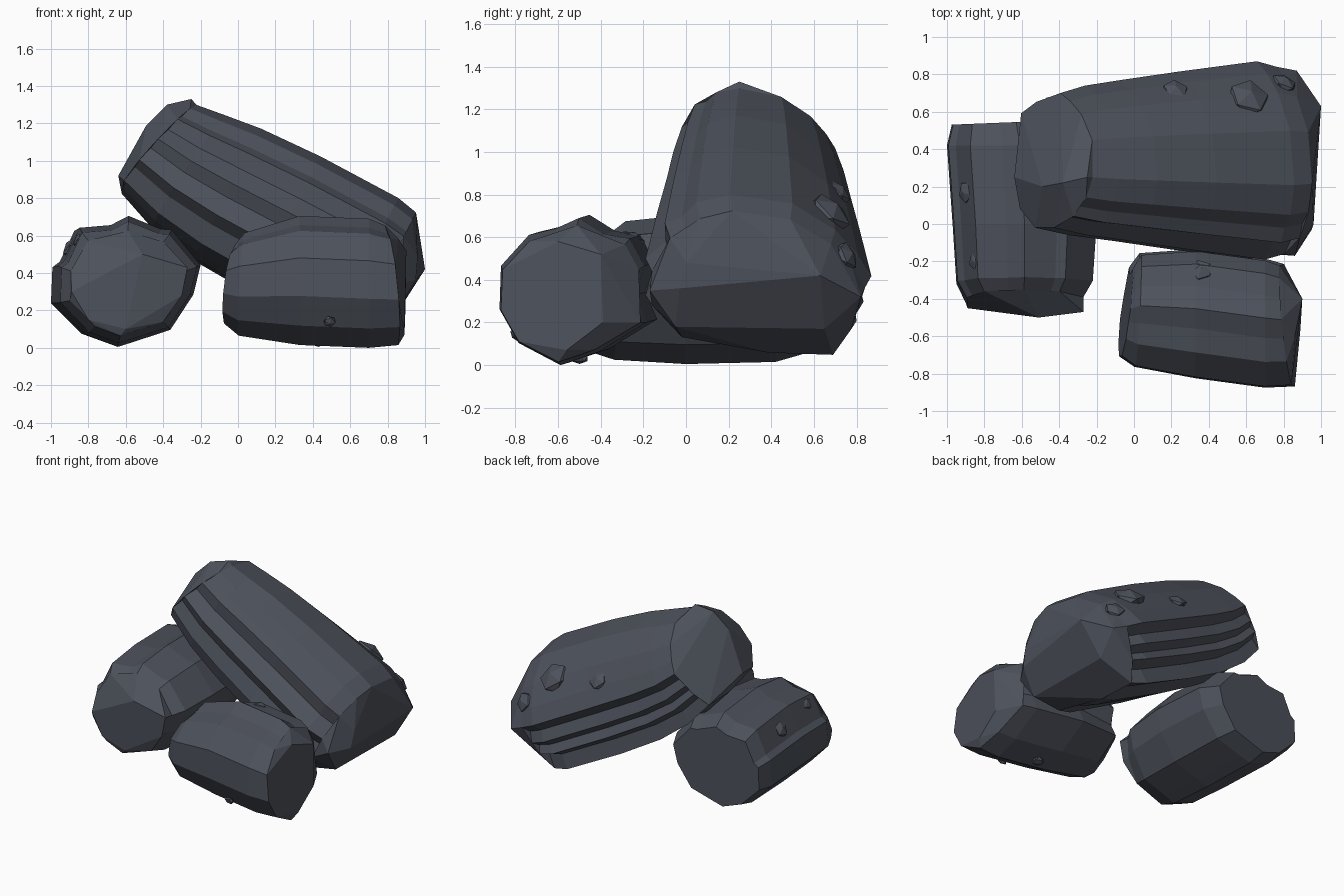
import bpy, bmesh, math
from mathutils import Vector

if "Cube" in bpy.data.objects:
    bpy.data.objects.remove(bpy.data.objects["Cube"])

slate = bpy.data.materials.new("dark slate")
slate.diffuse_color = (0.074, 0.083, 0.105, 1)
slate.use_nodes = True
slate.node_tree.nodes["Principled BSDF"].inputs["Base Color"].default_value = slate.diffuse_color


def finish(bm, name):
    bmesh.ops.recalc_face_normals(bm, faces=bm.faces[:])
    me = bpy.data.meshes.new(name)
    bm.to_mesh(me)
    bm.free()
    me.materials.append(slate)
    ob = bpy.data.objects.new(name, me)
    bpy.context.collection.objects.link(ob)
    return ob


def loft(name, outline, sections, side, up):
    """Skin an outline; each section is (centre, half width, half height, side slant, up slant)."""
    side, up = Vector(side), Vector(up)
    axis = (Vector(sections[-1][0]) - Vector(sections[0][0])).normalized()
    bm = bmesh.new()
    rings = []
    for c, w, h, sa, sb in sections:
        rings.append([bm.verts.new(Vector(c) + side * (a * w) + up * (b * h)
                                   + axis * (sa * a * w + sb * b * h)) for a, b in outline])
    n = len(outline)
    for r, s in zip(rings, rings[1:]):
        for i in range(n):
            j = (i + 1) % n
            bm.faces.new((r[i], r[j], s[j], s[i]))
    bm.faces.new(rings[0])
    bm.faces.new(rings[-1])
    ends = [[v.co.copy() for v in r] for r in (rings[0], rings[-1])]
    finish(bm, name)
    return ends


def hull(name, ring, points):
    """Faceted end: convex shape over a ring and a few outer corners."""
    bm = bmesh.new()
    for p in ring + [Vector(p) for p in points]:
        bm.verts.new(p)
    bmesh.ops.convex_hull(bm, input=bm.verts[:])
    loose = [v for v in bm.verts if not v.link_faces]
    bmesh.ops.delete(bm, geom=loose, context='VERTS')
    bmesh.ops.dissolve_limit(bm, angle_limit=math.radians(8),
                             verts=bm.verts[:], edges=bm.edges[:])
    return finish(bm, name)


def pebble(name, pos, r, normal):
    bm = bmesh.new()
    bmesh.ops.create_icosphere(bm, subdivisions=1, radius=r)
    for v in bm.verts:
        v.co.z *= 0.55
    ob = finish(bm, name)
    ob.location = pos
    ob.rotation_euler = Vector(normal).to_track_quat('Z', 'Y').to_euler()


# Large leaning rock: ribbed front and underside, smooth upper back
large = [(-.25, 1), (.3, .88), (.68, .53), (.88, .2), (1, -.08), (.87, -.22), (.93, -.42),
         (.8, -.52), (.87, -.67), (.68, -.76), (.7, -1.03), (.35, -.9), (.1, -1), (-.25, -.9),
         (-.55, -.76), (-.72, -.78), (-.82, -.48), (-1, -.33), (-.92, -.05), (-1, .15),
         (-.82, .38), (-.83, .62), (-.68, .7), (-.55, .89)]
start, d = Vector((-.41, .34, 1.01)), Vector((.887, 0, -.462))
u = Vector((.462, 0, .887))
spans = [(-.03, .04, .36, .305, .13, .25), (.16, .01, .4, .355, .05, .1),
         (.4, 0, .43, .39, 0, 0), (.75, 0, .475, .405, 0, 0),
         (1.22, 0, .53, .4, 0, 0), (1.34, 0, .5, .375, 0, 0)]
top, end = loft("large_rock", large, [(start + d * t + u * k, w, h, sa, sb)
                                      for t, k, w, h, sa, sb in spans], (0, 1, 0), u)
hull("large_rock_top", top, [(-.64, .25, .92), (-.49, .2, 1.19), (-.38, .22, 1.3),
                             (-.25, .25, 1.33), (-.59, .42, .86)])
hull("large_rock_end", end, [
    (.95, -.03, .36), (1, .63, .42), (.96, 0, .48), (.95, .22, .71), (.86, -.17, .35),
    (.84, -.05, .18), (.84, .65, .17), (.87, .82, .32)])

# Left rock, lying front to back
left = [(0, 1), (.45, .8), (.6, .79), (1, .25), (.9, -.2), (.58, -.74), (.08, -.92),
        (-.15, -1), (-.58, -.82), (-1, -.33), (-.98, .24), (-.88, .33), (-.68, .82),
        (-.25, .86)]
end = loft("left_rock", left, [
    ((-.585, -.405, .345), .315, .28, 0, .2), ((-.585, -.31, .35), .365, .325, 0, .08),
    ((-.585, 0, .355), .385, .35, 0, 0), ((-.61, .42, .35), .39, .335, 0, 0),
    ((-.63, .545, .34), .345, .29, .04, 0)], (1, 0, 0), (0, 0, 1))[0]
hull("left_rock_end", end, [(-.89, -.45, .3), (-.51, -.5, .5), (-.27, -.47, .43),
                            (-.3, -.47, .28), (-.6, -.48, .1), (-.8, -.46, .15)])

# Right rock, lying side to side
right = [(.08, 1), (.43, .78), (.77, .72), (.97, .35), (.84, -.05), (1, -.42), (.35, -.82),
         (-.17, -1), (-.74, -.7), (-1, -.24), (-.98, .35), (-.6, .77), (-.23, .86)]
end = loft("right_rock", right, [
    ((-.045, -.47, .34), .24, .21, .12, .12), ((.02, -.46, .34), .305, .275, .05, .05),
    ((.33, -.48, .36), .345, .345, 0, 0), ((.7, -.53, .345), .345, .345, 0, 0),
    ((.82, -.54, .335), .325, .32, -.1, -.1)], (0, 1, 0), (0, 0, 1))[1]
hull("right_rock_end", end, [(.9, -.4, .52), (.895, -.39, .2), (.85, -.82, .25),
                             (.85, -.81, .45), (.89, -.56, .07), (.86, -.6, .58)])

# Small stones set in the surfaces
for i, (pos, r, normal) in enumerate([
        ((.22, .71, .81), .075, (.2, .7, .7)), ((.61, .67, .71), .12, (.3, .6, .7)),
        ((.8, .75, .51), .075, (.4, .8, .4)), ((-.89, .17, .54), .065, (-.8, 0, .6)),
        ((-.84, -.2, .58), .055, (-.7, 0, .7)), ((.36, -.25, .59), .065, (0, .4, .9)),
        ((.49, -.8, .14), .035, (0, -.8, -.6)), ((.43, -.5, .03), .045, (0, 0, -1))]):
    pebble("pebble_%d" % (i + 1), pos, r, normal)
